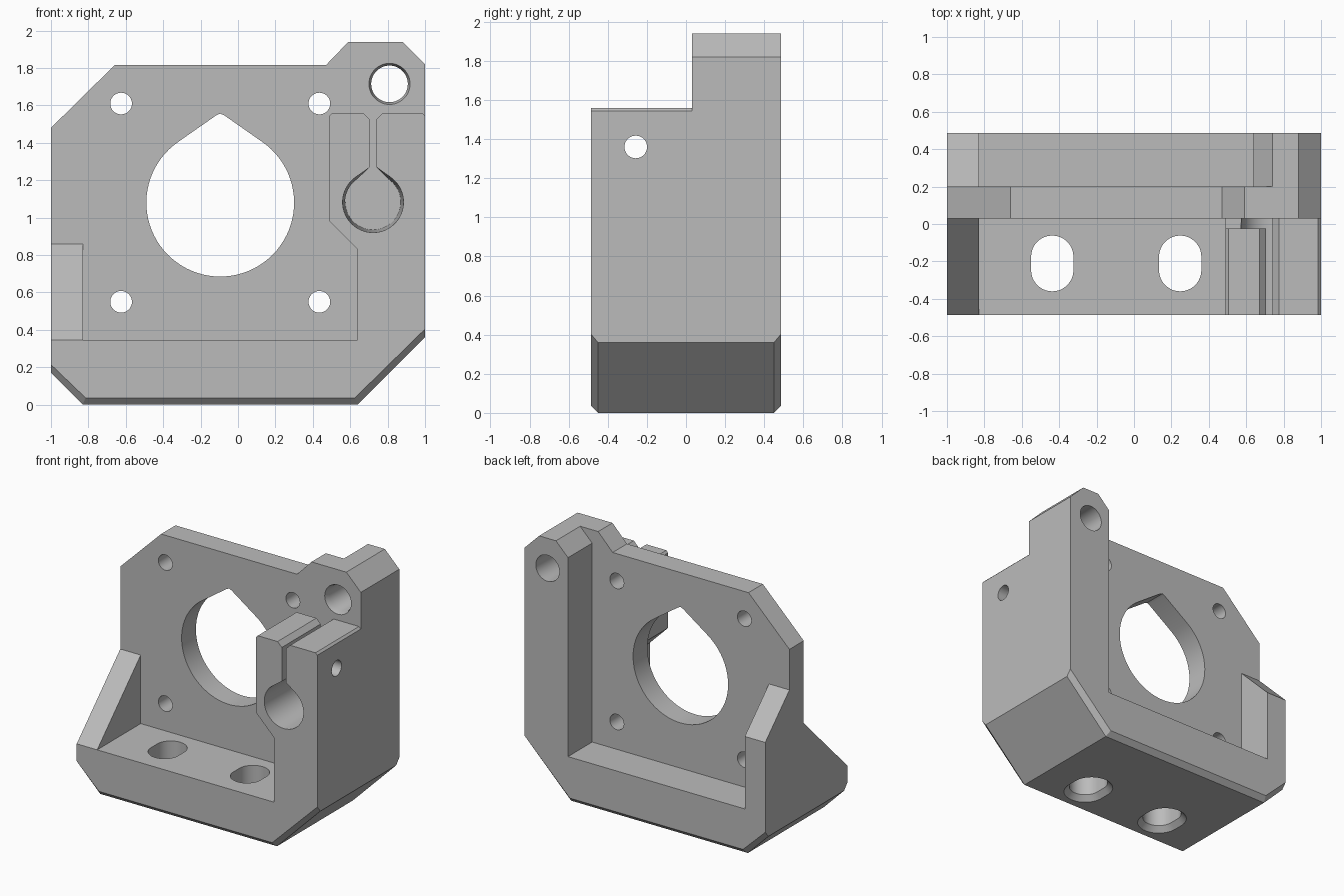
import bpy, bmesh
from math import radians, cos, sin

cube = bpy.data.objects.get("Cube")
if cube:
    bpy.data.objects.remove(cube, do_unlink=True)

grey = bpy.data.materials.new("plain_grey")
grey.use_nodes = True
grey.diffuse_color = (0.5, 0.5, 0.5, 1)
grey.node_tree.nodes["Principled BSDF"].inputs["Base Color"].default_value = (0.5, 0.5, 0.5, 1)

F, B = -0.487, 0.487      # front and back
P0, P1 = 0.03, 0.2        # upright plate front and back


def loft(name, axis, sections):
    """Solid through matching 2D outlines, each given as (distance along axis, points)."""
    place = {"x": lambda d, p: (d, p[0], p[1]),
             "y": lambda d, p: (p[0], d, p[1]),
             "z": lambda d, p: (p[0], p[1], d)}[axis]
    bm = bmesh.new()
    rings = [[bm.verts.new(place(d, p)) for p in pts] for d, pts in sections]
    for a, b in zip(rings, rings[1:]):
        for i in range(len(a)):
            j = (i + 1) % len(a)
            bm.faces.new((a[i], a[j], b[j], b[i]))
    bm.faces.new(rings[0])
    bm.faces.new(rings[-1])
    bmesh.ops.recalc_face_normals(bm, faces=bm.faces)
    mesh = bpy.data.meshes.new(name)
    bm.to_mesh(mesh)
    bm.free()
    mesh.materials.append(grey)
    ob = bpy.data.objects.new(name, mesh)
    bpy.context.collection.objects.link(ob)
    return ob


def prism(name, axis, start, end, pts):
    return loft(name, axis, [(start, pts), (end, pts)])


def arc(cx, cy, r, a0=0, a1=360, n=48):
    full = a1 - a0 == 360
    steps = n if full else n + 1
    return [(cx + r * cos(radians(a0 + (a1 - a0) * i / n)),
             cy + r * sin(radians(a0 + (a1 - a0) * i / n))) for i in range(steps)]


def box(x0, x1, z0, z1):
    return [(x0, z0), (x1, z0), (x1, z1), (x0, z1)]


def combine(target, other, operation):
    mod = target.modifiers.new(other.name, "BOOLEAN")
    mod.operation, mod.solver, mod.object = operation, "EXACT", other
    bpy.context.view_layer.objects.active = target
    bpy.ops.object.modifier_apply(modifier=mod.name)
    bpy.data.objects.remove(other, do_unlink=True)


# Base with chamfered lower corners and end edges
def base_outline(c):
    s = c * 0.4
    return [(-1, 0.345), (-1, 0.17 + c * 1.2), (-0.83 + s, c), (0.64 - s, c),
            (1, 0.36 + c * 1.2), (1, 0.6), (0.64, 0.6), (0.64, 0.345)]


bracket = loft("motor_bracket", "y", [(F, base_outline(0.037)), (F + 0.037, base_outline(0)),
                                      (B - 0.037, base_outline(0)), (B, base_outline(0.037))])

# Upright plate, rear post, clamp column and left rib
parts = [
    prism("upright_plate", "y", P0, P1,
          [(-1, 0.3), (0.8, 0.3), (1, 0.5), (1, 1.82), (0.88, 1.94), (0.59, 1.94),
           (0.47, 1.815), (-0.66, 1.815), (-1, 1.48)]),
    prism("rear_post", "y", 0.1, B,
          [(0.64, 0.5), (1, 0.5), (1, 1.82), (0.88, 1.94), (0.74, 1.94), (0.64, 1.84)]),
    prism("clamp_column", "y", F, 0.08,
          [(0.64, 0.5), (1, 0.5), (1, 1.545), (0.985, 1.56), (0.505, 1.56),
           (0.49, 1.545), (0.49, 0.98), (0.64, 0.83)]),
    prism("left_rib", "x", -1, -0.83,
          [(F, 0.3), (B, 0.3), (B, 0.89), (P1, 1.175), (0.1, 0.95), (P0, 0.86), (F, 0.345)]),
]
for part in parts:
    combine(bracket, part, "UNION")


# Keyhole clamp bore with flared slot
def keyhole(r):
    return arc(0.722, 1.083, r, 125, 415) + [
        (0.74, 1.27), (0.74, 1.525), (0.795, 1.58), (0.65, 1.58), (0.705, 1.525), (0.705, 1.27)]


# Long base slots widened at the underside
def stadium(cx, r):
    return arc(cx, -0.175, r, 0, 180, 24) + arc(cx, -0.247, r, 180, 360, 24)


cutters = [
    loft("clamp_bore", "y", [(F - 0.01, keyhole(0.163)), (P0, keyhole(0.148))]),
    prism("clamp_gap", "y", -0.025, P0, box(0.4, 0.722, 1.083, 1.6)),
    prism("clamp_screw_hole", "x", 0.4, 1.1, arc(-0.257, 1.36, 0.058, n=32)),
    prism("motor_hole", "y", -0.1, 0.4,
          arc(-0.095, 1.08, 0.395, 124.6, 415.4, 64) + [(-0.075, 1.548), (-0.095, 1.556), (-0.115, 1.548)]),
    loft("rod_hole", "y", [(P0 - 0.01, arc(0.81, 1.715, 0.113)), (P0 + 0.04, arc(0.81, 1.715, 0.098)),
                           (B + 0.1, arc(0.81, 1.715, 0.098))]),
]
for x in (-0.625, 0.435):
    for z in (0.55, 1.61):
        cutters.append(prism("motor_screw_hole", "y", -0.1, 0.4, arc(x, z, 0.058, n=32)))
for x in (-0.437, 0.247):
    cutters.append(loft("base_slot", "z", [(-0.01, stadium(x, 0.16)), (0.04, stadium(x, 0.113)),
                                           (0.45, stadium(x, 0.113))]))
for cutter in cutters:
    combine(bracket, cutter, "DIFFERENCE")

# One colour, sharp edges kept
bracket.data.materials.clear()
bracket.data.materials.append(grey)
bpy.ops.object.select_all(action="DESELECT")
bracket.select_set(True)
bpy.context.view_layer.objects.active = bracket
bpy.ops.object.shade_smooth_by_angle(angle=radians(20))
